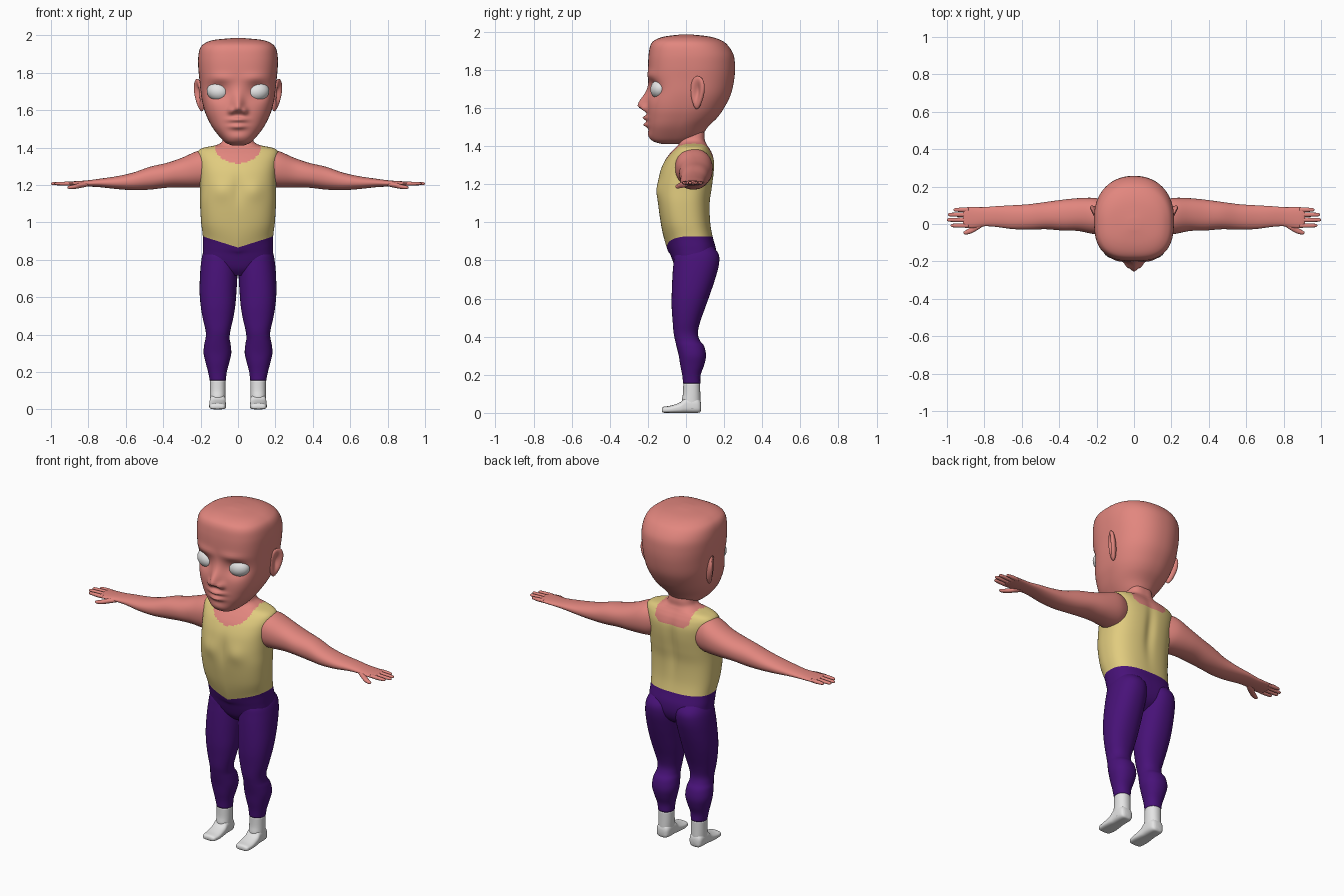
import bpy, bmesh, math
from mathutils import Matrix, Vector, Euler


def material(name, rgb):
    m = bpy.data.materials.new(name)
    m.diffuse_color = (*rgb, 1)
    return m


SKIN = material("skin", (0.76, 0.24, 0.21))
YELLOW = material("shirt_yellow", (0.75, 0.60, 0.21))
PURPLE = material("trouser_purple", (0.065, 0.006, 0.19))
WHITE = material("white", (0.78, 0.78, 0.78))


def g(u, v=0.0):
    return math.exp(-u * u - v * v)


def finish(name, bm, mats, mirror=False, rule=None):
    """Turn a bmesh into a smooth object, optionally mirrored across x."""
    bmesh.ops.recalc_face_normals(bm, faces=bm.faces)
    if rule:
        for f in bm.faces:
            f.material_index = rule(f.calc_center_median())
    me = bpy.data.meshes.new(name)
    bm.to_mesh(me)
    bm.free()
    for m in mats:
        me.materials.append(m)
    me.shade_smooth()
    ob = bpy.data.objects.new(name, me)
    bpy.context.collection.objects.link(ob)
    if mirror:
        ob.modifiers.new("mirror", "MIRROR").use_clip = False
    return ob


def smooth_rows(rows, k):
    """Catmull-Rom through the rows, k steps per span."""
    out = []
    for i in range(len(rows) - 1):
        p = [rows[max(0, min(len(rows) - 1, i + j))] for j in (-1, 0, 1, 2)]
        for s in range(k):
            t = s / k
            out.append([0.5 * (2 * b + (c - a) * t + (2 * a - 5 * b + 4 * c - d) * t * t
                               + (3 * b - a - 3 * c + d) * t ** 3) for a, b, c, d in zip(*p)])
    return out + [list(rows[-1])]


def loft(name, axis, rows, mats, n=40, k=4, ea=2.2, eb=2.2, warp=None, **kw):
    """Rows (t, a0, a1, b0, b1): rounded sections along an axis; ea/eb = squareness low/high side of b."""
    bm = bmesh.new()
    rings = []
    for t, a0, a1, b0, b1 in smooth_rows(rows, k):
        ring = []
        for i in range(n):
            th = 2 * math.pi * i / n
            c, s = math.cos(th), math.sin(th)
            e = ea if s < 0 else eb
            r = (abs(c) ** e + abs(s) ** e) ** (-1 / e)
            a = (a0 + a1) / 2 + (a1 - a0) / 2 * r * c
            b = (b0 + b1) / 2 + (b1 - b0) / 2 * r * s
            co = {"x": (t, a, b), "y": (a, t, b), "z": (a, b, t)}[axis]
            ring.append(bm.verts.new(warp(*co) if warp else co))
        rings.append(ring)
    for p, q in zip(rings, rings[1:]):
        for i in range(n):
            j = (i + 1) % n
            bm.faces.new((p[i], p[j], q[j], q[i]))
    for ring in (rings[0], rings[-1]):
        bm.faces.new(ring)
    return finish(name, bm, mats, **kw)


def sym(*rows):
    """Rows (z, half width, front y, back y) centred on x = 0."""
    return [(z, -w, w, f, b) for z, w, f, b in rows]


# Head: rounded box skull tapering to the jaw, face sculpted by soft bumps
def face(x, y, z):
    if y > -0.03:
        return x, y, z
    ax = abs(x)
    d = 0.052 * g(x / 0.03, (z - 1.61) / (0.065 if z > 1.61 else 0.022))   # nose
    d += 0.024 * g((ax - 0.036) / 0.018, (z - 1.595) / 0.018)              # nostrils
    d += 0.028 * g(x / 0.045, (z - 1.548) / 0.013)                         # upper lip
    d += 0.026 * g(x / 0.04, (z - 1.512) / 0.013)                          # lower lip
    d += 0.010 * g(x / 0.05, (z - 1.455) / 0.025)                          # chin
    d += 0.010 * g((ax - 0.09) / 0.07, (z - 1.77) / 0.025)                 # brow
    d -= 0.032 * g((ax - 0.108) / 0.058, (z - 1.70) / 0.045)               # eye socket
    return x, y - d * min(1, (-0.03 - y) / 0.06), z


loft("head", "z", sym(
    (1.412, 0.035, -0.13, -0.03), (1.425, 0.065, -0.17, 0.04), (1.45, 0.092, -0.187, 0.08),
    (1.50, 0.132, -0.197, 0.115), (1.55, 0.160, -0.201, 0.165), (1.60, 0.180, -0.202, 0.20),
    (1.67, 0.196, -0.199, 0.235), (1.75, 0.205, -0.197, 0.253), (1.82, 0.212, -0.199, 0.257),
    (1.88, 0.213, -0.196, 0.249), (1.93, 0.203, -0.186, 0.218), (1.957, 0.178, -0.162, 0.18),
    (1.975, 0.130, -0.11, 0.12), (1.985, 0.03, -0.03, 0.03)),
    [SKIN], n=180, k=6, ea=2.8, eb=2.2, warp=face)


def ball(name, mat, center, size, rot, shape=None):
    bm = bmesh.new()
    bmesh.ops.create_uvsphere(bm, u_segments=40, v_segments=28, radius=1)
    for v in bm.verts:
        if shape:
            v.co = shape(v.co.copy())
    bm.transform(Matrix.LocRotScale(Vector(center), Euler(rot), Vector(size)))
    return finish(name, bm, [mat], mirror=True)


# Eyes, slightly tilted, set in the sockets
ball("eyes", WHITE, (0.108, -0.140, 1.698), (0.060, 0.046, 0.049), (0, -0.2, 0.25))


# Ears: flattened ovals with a hollow outer side, narrowing to the lobe
def ear_shape(p):
    if p.x > 0:
        p.x -= 1.3 * g(p.y / 0.5, (p.z - 0.1) / 0.6)
    p.y *= 0.85 + 0.25 * p.z
    return p


ball("ears", SKIN, (0.207, 0.06, 1.68), (0.022, 0.046, 0.088), (-0.12, 0.12, -0.5), ear_shape)


# Torso: hips, shirt, shoulders and neck in one skin
def body(x, y, z):
    if y < 0:
        y -= 0.010 * g((abs(x) - 0.09) / 0.05, (z - 1.17) / 0.05)          # chest
        y += 0.008 * g(x / 0.03, (z - 1.17) / 0.08)
        dip = 0.06 * max(0, 1 - abs(x) / 0.19) * min(1, -y / 0.04)         # waistline point
        z -= dip * g((z - 0.925) / 0.07)
    else:
        y -= 0.012 * g(x / 0.03, (z - 1.2) / 0.15)                         # spine
    return x, y, z


def clothes(c):
    waist = 0.925
    if c.y < 0:
        waist -= 0.06 * max(0, 1 - abs(c.x) / 0.19) * min(1, -c.y / 0.04)
    if c.z < waist:
        return 2
    depth, power, width = (0.09, 2, 0.122) if c.y < 0.03 else (0.08, 4, 0.115)
    u = abs(c.x) / width
    if u < 1 and c.z > 1.405 - depth * (1 - u ** power) ** (1 / power):
        return 0
    return 0 if c.z > 1.415 else 1


loft("torso", "z", sym(
    (0.715, 0.06, -0.02, 0.08), (0.75, 0.13, -0.05, 0.13), (0.80, 0.180, -0.07, 0.155),
    (0.86, 0.187, -0.085, 0.157), (0.925, 0.188, -0.100, 0.140), (1.0, 0.197, -0.130, 0.128),
    (1.10, 0.203, -0.148, 0.126), (1.18, 0.203, -0.150, 0.137), (1.26, 0.205, -0.138, 0.147),
    (1.32, 0.212, -0.113, 0.148), (1.36, 0.217, -0.085, 0.138), (1.385, 0.210, -0.062, 0.125),
    (1.40, 0.180, -0.047, 0.115), (1.412, 0.120, -0.037, 0.108), (1.43, 0.086, -0.035, 0.10),
    (1.46, 0.075, -0.04, 0.098), (1.50, 0.07, -0.04, 0.09)),
    [SKIN, YELLOW, PURPLE], n=160, k=6, ea=2.5, eb=2.6, warp=body, rule=clothes)

# Trouser legs with knee and calf
legs = [(0.155, 0.108, 0.043, -0.015, 0.075), (0.20, 0.110, 0.050, -0.020, 0.077),
        (0.25, 0.110, 0.063, -0.030, 0.095), (0.30, 0.110, 0.074, -0.038, 0.105),
        (0.35, 0.110, 0.070, -0.050, 0.095), (0.38, 0.109, 0.064, -0.057, 0.073),
        (0.42, 0.107, 0.066, -0.065, 0.062), (0.48, 0.107, 0.080, -0.070, 0.075),
        (0.55, 0.107, 0.092, -0.075, 0.100), (0.62, 0.107, 0.098, -0.075, 0.125),
        (0.70, 0.104, 0.100, -0.072, 0.152), (0.78, 0.100, 0.098, -0.066, 0.173),
        (0.84, 0.098, 0.088, -0.055, 0.168), (0.90, 0.095, 0.060, 0.0, 0.11)]
loft("trouser_legs", "z", [(z, c - r, c + r, f, b) for z, c, r, f, b in legs],
     [PURPLE], n=48, mirror=True)

# Socks: ankle tube and foot
loft("sock_ankles", "z", [(0.02, 0.068, 0.150, -0.01, 0.074), (0.06, 0.067, 0.150, -0.022, 0.076),
     (0.10, 0.066, 0.150, -0.016, 0.075), (0.157, 0.066, 0.150, -0.014, 0.074)],
     [WHITE], mirror=True)
loft("sock_feet", "y", [(-0.127, 0.085, 0.135, 0.006, 0.022), (-0.118, 0.070, 0.149, 0.001, 0.032),
     (-0.08, 0.063, 0.154, 0.0, 0.038), (-0.03, 0.065, 0.153, 0.0, 0.056),
     (0.0, 0.066, 0.151, 0.0, 0.085), (0.05, 0.067, 0.150, 0.0, 0.085),
     (0.072, 0.075, 0.143, 0.003, 0.07), (0.079, 0.09, 0.128, 0.015, 0.05)],
     [WHITE], ea=3.5, eb=2.4, mirror=True)

# Arms with palm
loft("arms", "x", [(0.12, -0.03, 0.11, 1.22, 1.36), (0.17, -0.055, 0.13, 1.19, 1.383),
     (0.22, -0.053, 0.140, 1.185, 1.380), (0.30, -0.037, 0.138, 1.186, 1.345),
     (0.38, -0.035, 0.130, 1.185, 1.318), (0.47, -0.028, 0.118, 1.175, 1.297),
     (0.56, -0.030, 0.106, 1.172, 1.266), (0.65, -0.027, 0.100, 1.178, 1.246),
     (0.74, -0.015, 0.095, 1.188, 1.233), (0.80, -0.012, 0.090, 1.191, 1.225),
     (0.85, -0.020, 0.090, 1.193, 1.221), (0.90, -0.021, 0.089, 1.196, 1.218),
     (0.915, -0.01, 0.08, 1.2, 1.213)], [SKIN], n=48, mirror=True)

# Fingers and thumb
for name, y, tip in (("little", 0.076, 0.965), ("ring", 0.050, 0.995),
                     ("middle", 0.022, 1.0), ("index", -0.008, 0.98)):
    loft(name + "_fingers", "x", [(x, y - r, y + r, 1.207 - r * 0.85, 1.207 + r * 0.85)
         for x, r in ((0.885, 0.011), (0.92, 0.012), (tip - 0.02, 0.010),
                      (tip - 0.006, 0.008), (tip, 0.003))], [SKIN], n=14, mirror=True)
loft("thumbs", "x", [(0.80, -0.008, 0.03, 1.193, 1.215), (0.84, -0.034, 0.01, 1.184, 1.212),
     (0.87, -0.050, -0.016, 1.179, 1.203), (0.90, -0.056, -0.034, 1.178, 1.196),
     (0.912, -0.050, -0.042, 1.183, 1.191)], [SKIN], n=16, mirror=True)
